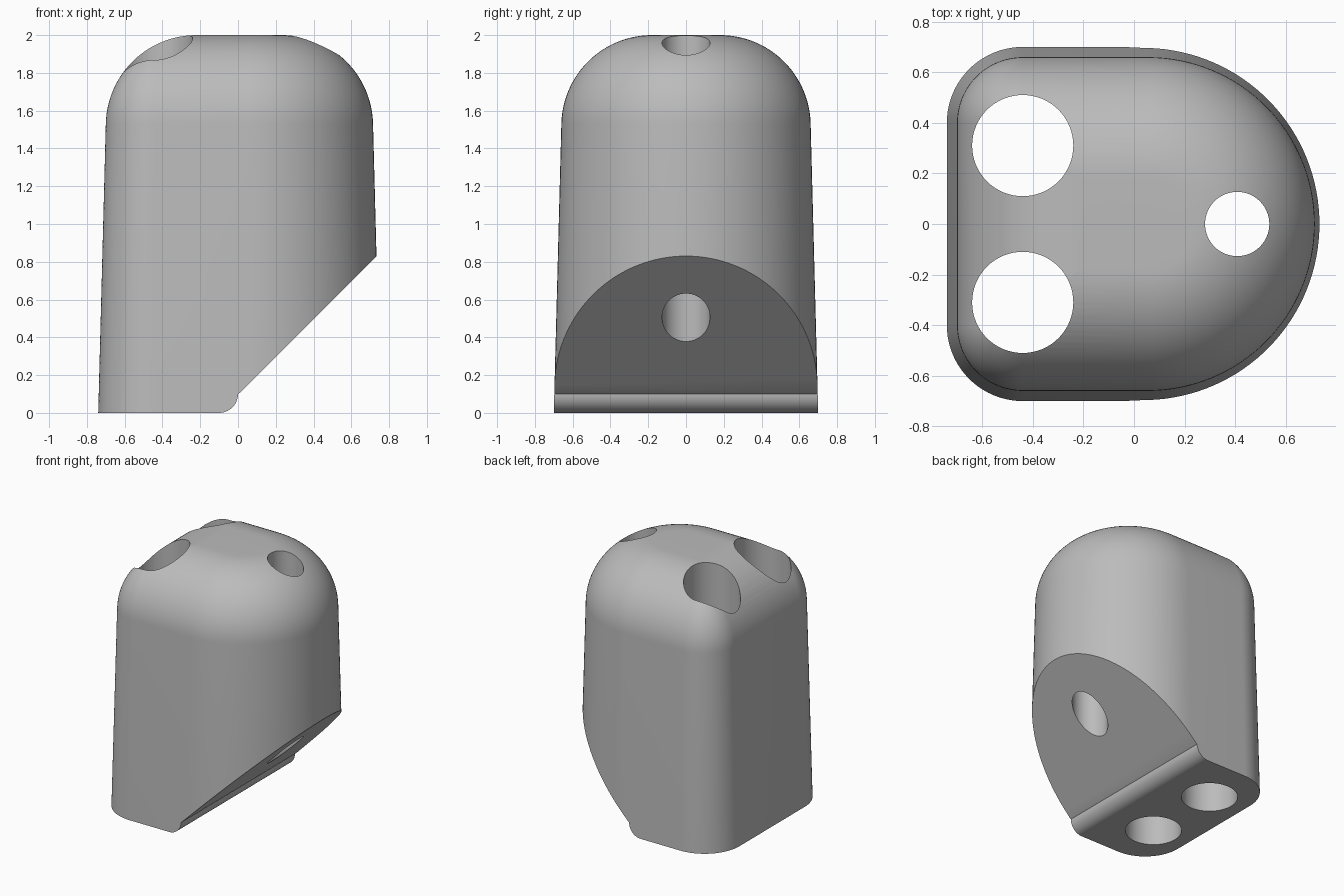
import bpy
import bmesh
from math import sin, cos, tan, pi, radians

if "Cube" in bpy.data.objects:
    bpy.data.objects.remove(bpy.data.objects["Cube"], do_unlink=True)

grey = bpy.data.materials.new("plain grey")
grey.use_nodes = True
colour = (0.5, 0.5, 0.5, 1)
grey.diffuse_color = colour
grey.node_tree.nodes["Principled BSDF"].inputs["Base Color"].default_value = colour

HALF_WIDTH, BACK, FRONT_CENTRE, CORNER = 0.70, -0.74, 0.055, 0.30
HEIGHT, ROUND = 2.0, 0.48
DRAFT = 0.04 / 1.52


def make_object(name, bm):
    bmesh.ops.recalc_face_normals(bm, faces=bm.faces)
    mesh = bpy.data.meshes.new(name)
    bm.to_mesh(mesh)
    bm.free()
    mesh.materials.append(grey)
    obj = bpy.data.objects.new(name, mesh)
    bpy.context.collection.objects.link(obj)
    return obj


def arc(cx, cy, r, a, b, n):
    return [(cx + r * cos(a + (b - a) * i / n), cy + r * sin(a + (b - a) * i / n))
            for i in range(n + 1)]


def footprint(inset):
    """D-shaped outline moved inward by the given distance."""
    w, back = HALF_WIDTH - inset, BACK + inset
    r = max(CORNER - inset, 0.002)
    return (arc(FRONT_CENTRE, 0, w, -pi / 2, pi / 2, 64)
            + arc(back + r, w - r, r, pi / 2, pi, 20)
            + arc(back + r, r - w, r, pi, pi * 1.5, 20))


# Body: tapered wall followed by a rounded shoulder
levels = [(0, 0)]
tilt = math_tilt = DRAFT
for out, up in arc(0, 0, ROUND, tilt, pi / 2, 24):
    levels.append((0.04 + ROUND - out, HEIGHT - ROUND + up))

bm = bmesh.new()
rings = [[bm.verts.new((x, y, z)) for x, y in footprint(d)] for d, z in levels]
count = len(rings[0])
for low, high in zip(rings, rings[1:]):
    for i in range(count):
        j = (i + 1) % count
        bm.faces.new((low[i], low[j], high[j], high[i]))
bm.faces.new(rings[0][::-1])
bm.faces.new(rings[-1])
body = make_object("body", bm)


def cut(cutter):
    """Subtract a cutter from the body and discard it."""
    cutter.hide_render = True
    mod = body.modifiers.new("cut", 'BOOLEAN')
    mod.operation = 'DIFFERENCE'
    mod.solver = 'EXACT'
    mod.object = cutter
    bpy.context.view_layer.objects.active = body
    bpy.ops.object.modifier_apply(modifier=mod.name)
    bpy.data.objects.remove(cutter, do_unlink=True)


# Sloped underside with a rounded heel
profile = [(-0.1, -0.1)] + arc(-0.1, 0.1, 0.1, -pi / 2, 0, 12)
profile += [(0.01, 0.107), (1.2, 1.297), (1.2, -0.1)]
bm = bmesh.new()
sides = [[bm.verts.new((x, y, z)) for x, z in profile] for y in (-1, 1)]
bm.faces.new(sides[0])
bm.faces.new(sides[1])
for i in range(len(profile)):
    j = (i + 1) % len(profile)
    bm.faces.new((sides[0][i], sides[0][j], sides[1][j], sides[1][i]))
cut(make_object("underside_cutter", bm))

# Vertical through holes
for x, y, r in ((-0.44, 0.31, 0.2), (-0.44, -0.31, 0.2), (0.408, 0, 0.127)):
    bm = bmesh.new()
    bmesh.ops.create_cone(bm, cap_ends=True, segments=64, radius1=r, radius2=r, depth=6)
    bmesh.ops.translate(bm, verts=bm.verts, vec=(x, y, 0))
    cut(make_object("hole_cutter", bm))

# Smooth shading with sharp cut edges
bpy.ops.object.select_all(action='DESELECT')
body.select_set(True)
bpy.context.view_layer.objects.active = body
bpy.ops.object.shade_smooth_by_angle(angle=radians(30))
